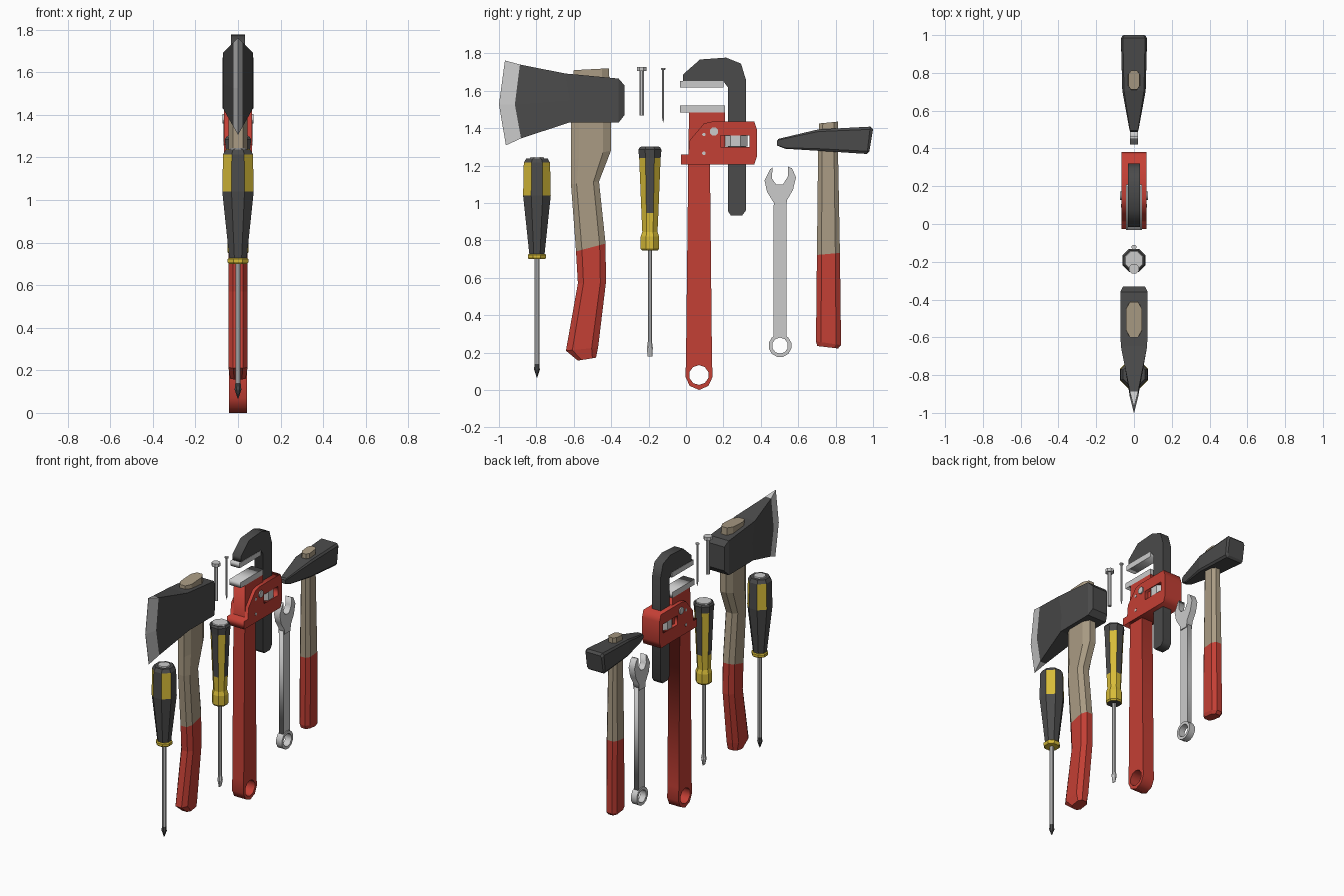
import bpy, bmesh
from math import sin, cos, pi
from mathutils import Matrix

if "Cube" in bpy.data.objects:
    bpy.data.objects.remove(bpy.data.objects["Cube"])


def paint(name, r, g, b):
    m = bpy.data.materials.new(name)
    m.diffuse_color = (r, g, b, 1)
    m.use_nodes = True
    m.node_tree.nodes["Principled BSDF"].inputs["Base Color"].default_value = m.diffuse_color
    return m


DARK = paint("dark_steel", .07, .07, .07)
RED = paint("red_paint", .55, .05, .035)
WOOD = paint("wood", .40, .33, .23)
YELLOW = paint("yellow", .68, .50, .04)
SIDE = Matrix(((0, 0, 1, 0), (1, 0, 0, 0), (0, 1, 0, 0), (0, 0, 0, 1)))  # flat profile -> YZ plane


def add(name, mesh, *mats):
    for m in mats:
        if m:
            mesh.materials.append(m)
    ob = bpy.data.objects.new(name, mesh)
    bpy.context.collection.objects.link(ob)
    return ob


def loft(name, rings, *mats, stripe=None):
    """Skin closed rings of points; odd facets of band 'stripe' take the second material."""
    bm = bmesh.new()
    vs = [[bm.verts.new(p) for p in r] for r in rings]
    n = len(vs[0])
    for k in range(len(vs) - 1):
        for i in range(n):
            j = (i + 1) % n
            f = bm.faces.new((vs[k][i], vs[k][j], vs[k + 1][j], vs[k + 1][i]))
            if k == stripe and i % 2:
                f.material_index = 1
    bm.faces.new(vs[0])
    bm.faces.new(vs[-1])
    bmesh.ops.recalc_face_normals(bm, faces=bm.faces)
    me = bpy.data.meshes.new(name)
    bm.to_mesh(me)
    bm.free()
    return add(name, me, *mats)


def bar(name, sections, mat, c=.2, k=.5):
    """Bar with chamfered edges; section = (y, z, y, z, half width)."""
    rings = []
    for y0, z0, y1, z1, h in sections:
        octo = [(0, -k), (c, -1), (1 - c, -1), (1, -k), (1, k), (1 - c, 1), (c, 1), (0, k)]
        rings.append([(x * h, y0 + (y1 - y0) * t, z0 + (z1 - z0) * t) for t, x in octo])
    return loft(name, rings, mat)


def lathe(name, y, prof, *mats, n=8, stripe=None, flat=None):
    """Turned part about a vertical axis; 'flat' squeezes the last ring in x."""
    rings = []
    for q, (r, z) in enumerate(prof):
        s = flat if flat and q == len(prof) - 1 else 1
        a = [pi / n * (2 * i - 1) for i in range(n)]
        rings.append([(r * cos(t) * s, y + r * sin(t), z) for t in a])
    return loft(name, rings, *mats, stripe=stripe)


def plate(name, h, mat, *outlines):
    """Flat plate with outline and holes, extruded to x = +-h."""
    cu = bpy.data.curves.new(name, 'CURVE')
    cu.dimensions, cu.fill_mode, cu.extrude = '2D', 'BOTH', h
    for pts in outlines:
        sp = cu.splines.new('POLY')
        sp.points.add(len(pts) - 1)
        for p, (y, z) in zip(sp.points, pts):
            p.co = (y, z, 0, 1)
        sp.use_cyclic_u = True
    tmp = bpy.data.objects.new(name + "_tmp", cu)
    bpy.context.collection.objects.link(tmp)
    me = bpy.data.meshes.new_from_object(tmp.evaluated_get(bpy.context.evaluated_depsgraph_get()))
    bpy.data.objects.remove(tmp)
    bm = bmesh.new()
    bm.from_mesh(me)
    bmesh.ops.remove_doubles(bm, verts=bm.verts, dist=1e-5)
    bmesh.ops.recalc_face_normals(bm, faces=bm.faces)
    bm.to_mesh(me)
    bm.free()
    me.materials.clear()
    me.transform(SIDE)
    return add(name, me, mat)


def circle(y, z, r, n):
    return [(y + r * cos(2 * pi * (i + .5) / n), z + r * sin(2 * pi * (i + .5) / n)) for i in range(n)]


def rect(y0, z0, y1, z1):
    return [(y0, z0), (y1, z0), (y1, z1), (y0, z1)]


def wedge(pts, h):
    return [(h, y, z) for y, z in pts] + [(-h, y, z) for y, z in reversed(pts)]


# Axe: head, ground edge, handle and painted grip
inner = wedge([(-.888, 1.74), (-.915, 1.527), (-.882, 1.345)], .022)
loft("axe_head", [wedge([(-.33, 1.63), (-.33, 1.55), (-.33, 1.468)], .058),
                  wedge([(-.36, 1.665), (-.36, 1.55), (-.36, 1.43)], .072),
                  wedge([(-.645, 1.692), (-.62, 1.55), (-.625, 1.43)], .07), inner], DARK)
loft("axe_edge", [inner, wedge([(-.968, 1.762), (-1, 1.527), (-.963, 1.308)], .001)], None)
joint = (-.588, .741, -.43, .783, .045)
bar("axe_handle", [(-.60, 1.71, -.412, 1.72, .042), (-.615, 1.42, -.401, 1.43, .045),
                   (-.615, 1.23, -.401, 1.28, .045), (-.615, 1.10, -.465, 1.115, .045), joint], WOOD)
bar("axe_grip", [joint, (-.578, .57, -.428, .575, .045), (-.642, .21, -.47, .227, .045),
                 (-.578, .157, -.481, .173, .036)], RED)

# Hammer: head, handle and painted grip
bar("hammer_head", [(.487, 1.333, .487, 1.307, .018), (.495, 1.343, .53, 1.29, .024),
                    (.706, 1.393, .706, 1.279, .062), (.985, 1.408, .968, 1.262, .069),
                    (1.0, 1.393, .98, 1.275, .06)], DARK, .1, .85)
joint = (.70, .722, .823, .733, .04)
bar("hammer_handle", [(.711, 1.425, .813, 1.435, .03), (.706, 1.26, .813, 1.26, .033), joint], WOOD)
bar("hammer_grip", [joint, (.695, .26, .829, .24, .04), (.702, .235, .813, .222, .032)], RED)

# Cross-tip screwdriver
y = -.797
lathe("cross_driver_handle", y, [(.044, .725), (.048, .76), (.08, 1.04), (.076, 1.215), (.062, 1.238)],
      DARK, YELLOW, stripe=2)
lathe("cross_driver_cap", y, [(.042, 1.236), (.038, 1.245)], None)
lathe("cross_driver_collar", y, [(.047, .70), (.053, .708), (.053, .722), (.047, .728)], YELLOW)
lathe("cross_driver_shaft", y, [(.0135, .70), (.0135, .14)], None)
lathe("cross_driver_tip", y, [(.0135, .14), (.017, .11), (.002, .068)], DARK)

# Flat-tip screwdriver
y = -.193
lathe("flat_driver_handle", y, [(.045, .745), (.053, .755), (.053, .82), (.044, .845), (.049, .945), (.062, 1.24)],
      DARK, YELLOW, stripe=4)
for f in bpy.data.objects["flat_driver_handle"].data.polygons[:32]:
    f.material_index = 1
lathe("flat_driver_top", y, [(.062, 1.24), (.067, 1.285), (.058, 1.298)], DARK)
lathe("flat_driver_cap", y, [(.054, 1.297), (.05, 1.303)], None)
lathe("flat_driver_shaft", y, [(.012, .75), (.012, .26), (.017, .225), (.014, .18)], None, flat=.2)

# Pipe wrench: handle, housing, hook jaw, tooth plates, nut and pins
plate("wrench_handle", .043, RED,
      [(.016, 1.484), (.209, 1.484), (.209, 1.21), (.128, 1.21), (.139, .16), (.142, .07), (.12, .022),
       (.07, 0), (.02, .022), (-.003, .07), (0, .16), (.012, 1.21)], circle(.069, .08, .053, 10))
plate("wrench_housing", .066, RED,
      [(-.027, 1.206), (-.027, 1.26), (.012, 1.26), (.02, 1.335), (.096, 1.425), (.14, 1.435), (.365, 1.435),
       (.38, 1.39), (.38, 1.25), (.365, 1.206)], rect(.185, 1.3, .34, 1.362))
plate("wrench_hook_jaw", .032, DARK,
      [(-.016, 1.652), (-.016, 1.687), (.075, 1.767), (.214, 1.777), (.294, 1.745), (.32, 1.66), (.32, .96),
       (.3, .933), (.24, .933), (.225, .955), (.225, 1.617), (.198, 1.652)])
plate("upper_tooth_plate", .034, None, rect(-.032, 1.617, .2, 1.652))
plate("lower_tooth_plate", .043, None, rect(-.032, 1.484, .209, 1.522))
lathe("wrench_nut", .265, [(.068, 1.302), (.068, 1.36)], None)
plate("wrench_pin", .074, None, circle(.15, 1.382, .024, 8))
for i, z in enumerate((1.366, 1.265)):
    plate(f"wrench_rivet_{i + 1}", .069, None, circle(.096, z, .01, 8))

# Spanner: open jaw, shank and ring
plate("spanner_jaw", .022, None,
      [(.47, .97), (.47, 1.0), (.433, 1.06), (.42, 1.12), (.45, 1.18), (.462, 1.19), (.46, 1.13), (.481, 1.1),
       (.519, 1.1), (.545, 1.142), (.545, 1.195), (.567, 1.185), (.588, 1.137), (.572, 1.07), (.54, 1.015),
       (.535, .97)])
plate("spanner_shank", .016, None, rect(.468, .285, .537, .99))
plate("spanner_ring", .022, None, circle(.503, .237, .062, 12), circle(.503, .237, .043, 10))

# Bolt and nail
lathe("bolt", -.237, [(.028, 1.727), (.028, 1.705), (.014, 1.705), (.014, 1.468)], None)
lathe("nail", -.122, [(.013, 1.722), (.013, 1.714), (.006, 1.71), (.006, 1.455), (.001, 1.43)], None)
